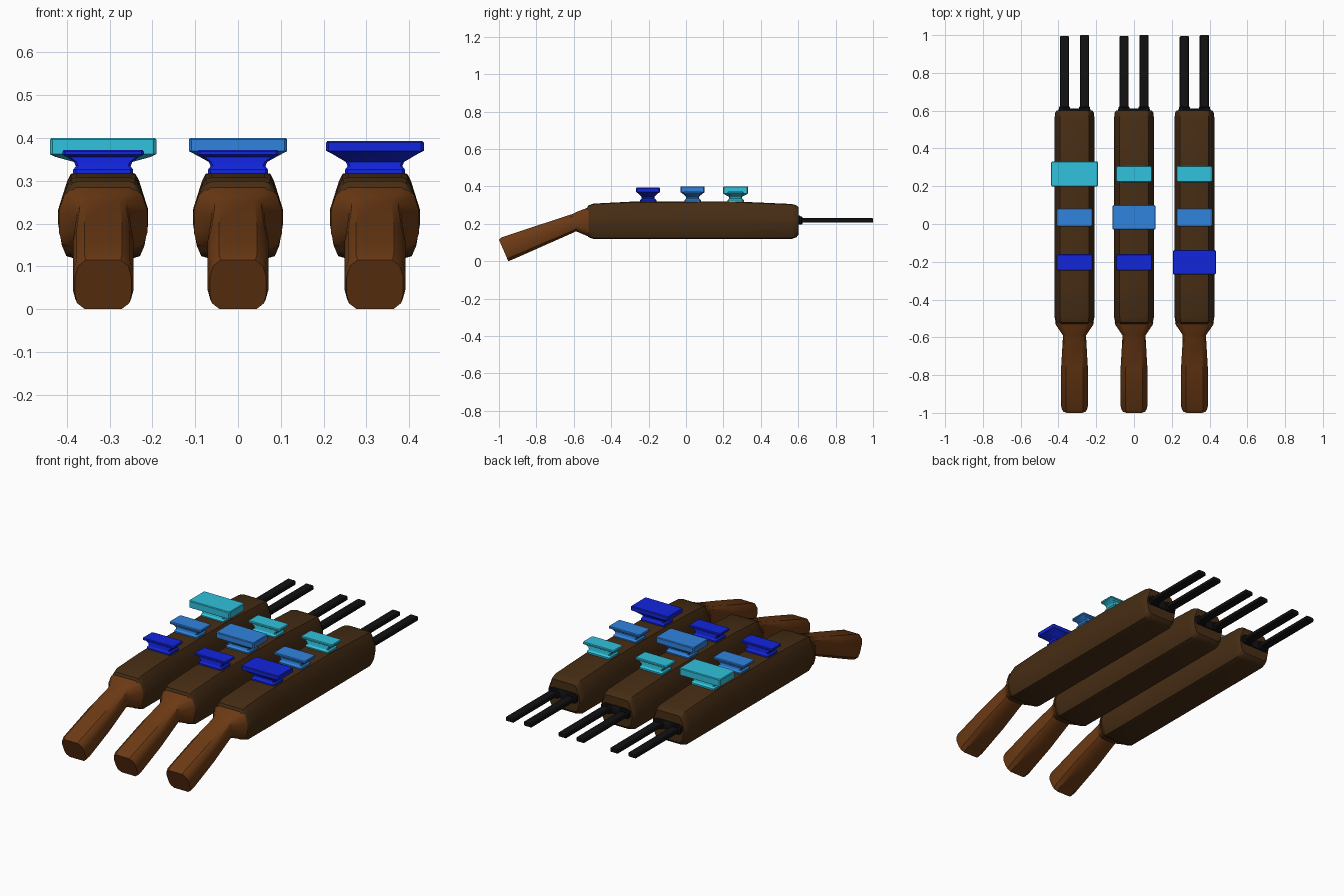
import bpy, bmesh, math

if "Cube" in bpy.data.objects:
    bpy.data.objects.remove(bpy.data.objects["Cube"])


def material(name, rgb):
    m = bpy.data.materials.new(name)
    m.diffuse_color = (*rgb, 1)
    m.use_nodes = True
    m.node_tree.nodes["Principled BSDF"].inputs["Base Color"].default_value = m.diffuse_color
    return m


DARK = material("dark wood", (0.062, 0.026, 0.007))
WOOD = material("stock wood", (0.150, 0.042, 0.007))
BLACK = material("black metal", (0.006, 0.006, 0.007))
BLUE = material("deep blue", (0.006, 0.018, 0.72))
SKY = material("mid blue", (0.03, 0.23, 0.74))
CYAN = material("cyan", (0.03, 0.54, 0.72))


def loft(name, rings, mat, smooth=35):
    """Skin a list of equal-length rings and cap both ends."""
    bm = bmesh.new()
    vs = [[bm.verts.new(p) for p in r] for r in rings]
    n = len(rings[0])
    for a, b in zip(vs, vs[1:]):
        for i in range(n):
            j = (i + 1) % n
            bm.faces.new((a[i], a[j], b[j], b[i]))
    bm.faces.new(vs[0])
    bm.faces.new(vs[-1])
    bmesh.ops.recalc_face_normals(bm, faces=bm.faces)
    me = bpy.data.meshes.new(name)
    bm.to_mesh(me)
    bm.free()
    me.materials.append(mat)
    ob = bpy.data.objects.new(name, me)
    bpy.context.collection.objects.link(ob)
    bpy.ops.object.select_all(action='DESELECT')
    ob.select_set(True)
    bpy.context.view_layer.objects.active = ob
    bpy.ops.object.shade_smooth_by_angle(angle=math.radians(smooth))
    return ob


def section(cx, half, prof, lo, hi):
    """Mirrored cross-section; prof holds (width, height) fractions, lo/hi are (y, z)."""
    pts = prof + [(-w, t) for w, t in reversed(prof)]
    return [(cx + w * half, lo[0] + (hi[0] - lo[0]) * t, lo[1] + (hi[1] - lo[1]) * t)
            for w, t in pts]


def plate(cx, cy, z, hx, hy):
    """Rectangle with small cut corners."""
    c = 0.006
    return [(cx + sx * x, cy + sy * y, z) for sx, sy, x, y in (
        (1, -1, hx, hy - c), (1, 1, hx, hy - c), (1, 1, hx - c, hy), (-1, 1, hx - c, hy),
        (-1, 1, hx, hy - c), (-1, -1, hx, hy - c), (-1, -1, hx - c, hy), (1, -1, hx - c, hy))]


def bar(name, cx, y0, y1, cz, hx, hz, mat):
    """Bevelled box along y."""
    prof = [(0.8, 0), (1, 0.2), (1, 0.8), (0.8, 1)]
    rings = [section(cx, hx * s, prof, (y, cz - hz * s), (y, cz + hz * s))
             for y, s in ((y0, 1), (y1 - 0.004, 1), (y1, 0.8))]
    loft(name, rings, mat, 25)


def button(name, cx, cy, mat, hx, hy, rim, top):
    """Spool-shaped key: foot, waist, flare and flat cap."""
    rings = [plate(cx, cy, z, x, y) for z, x, y in (
        (0.305, 0.070, 0.044), (0.326, 0.070, 0.044), (0.334, 0.064, 0.036),
        (0.344, 0.068, 0.034), (rim - 0.006, hx - 0.012, hy - 0.010), (rim, hx, hy),
        (top - 0.004, hx, hy), (top, hx - 0.003, hy - 0.003))]
    loft(name, rings, mat, 30)


BODY = [(0.62, 0), (0.82, 0.03), (0.92, 0.16), (1, 0.42), (1, 0.57),
        (0.80, 0.90), (0.72, 0.98), (0.60, 1)]
STOCK = [(0.65, 0), (0.92, 0.12), (1, 0.3), (1, 0.65), (0.88, 0.88), (0.62, 1)]

for side, cx in (("left", -0.315), ("middle", 0.0), ("right", 0.32)):
    # Long rounded body
    loft(side + "_body", [section(cx, w, BODY, (y, lo), (y, hi)) for y, w, lo, hi in (
        (-0.53, 0.094, 0.14, 0.285), (-0.522, 0.100, 0.129, 0.298),
        (-0.495, 0.105, 0.119, 0.308), (-0.3, 0.105, 0.118, 0.318),
        (0.25, 0.105, 0.118, 0.320), (0.565, 0.105, 0.119, 0.306),
        (0.590, 0.102, 0.128, 0.299), (0.602, 0.094, 0.142, 0.288))], DARK)
    # Flared collar and grip
    loft(side + "_stock", [section(cx, w, STOCK, lo, hi) for w, lo, hi in (
        (0.103, (-0.522, 0.132), (-0.522, 0.287)),
        (0.098, (-0.535, 0.138), (-0.535, 0.283)),
        (0.062, (-0.588, 0.160), (-0.588, 0.262)),
        (0.062, (-0.620, 0.145), (-0.605, 0.253)),
        (0.071, (-0.760, 0.083), (-0.770, 0.199)),
        (0.071, (-0.925, 0.010), (-0.985, 0.128)),
        (0.066, (-0.950, 0.000), (-1.000, 0.115)))], WOOD)
    # Twin flat barrels and their mounting block
    bar(side + "_barrel_block", cx, 0.58, 0.612, 0.220, 0.085, 0.024, BLACK)
    for s, end in ((-1, 0.995), (1, 1.0)):
        bar(side + "_barrel", cx + s * 0.053, 0.59, end, 0.218, 0.025, 0.012, BLACK)
        bar(side + "_barrel_root", cx + s * 0.053, 0.59, 0.622, 0.218, 0.03, 0.022, BLACK)
    # Three keys along the top, one of them large on each unit
    for row, cy, mat, big, hx, hy, rim, top in (
            ("rear", 0.265, CYAN, "left", 0.124, 0.067, 0.362, 0.400),
            ("centre", 0.035, SKY, "middle", 0.115, 0.065, 0.369, 0.400),
            ("front", -0.203, BLUE, "right", 0.114, 0.065, 0.370, 0.393)):
        if side == big:
            button(f"{side}_{row}_large_key", cx, cy, mat, hx, hy, rim, top)
        else:
            button(f"{side}_{row}_key", cx, cy, mat, 0.095, 0.048 if mat is SKY else 0.043,
                   0.361, 0.372)
